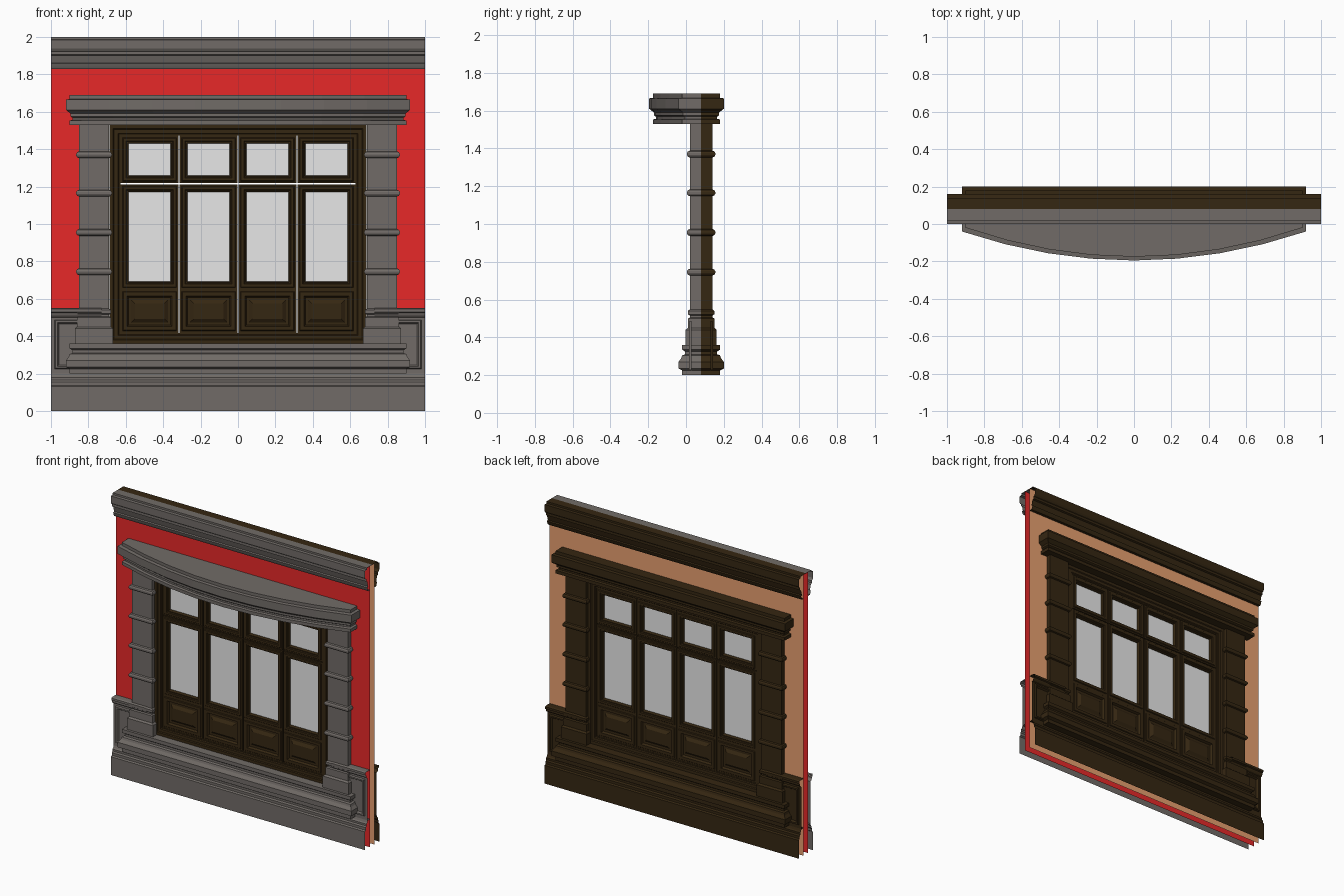
import bpy, bmesh

if "Cube" in bpy.data.objects:
    bpy.data.objects.remove(bpy.data.objects["Cube"])

MID = 0.08  # centre plane of the wall; everything is mirrored front to back about it


def material(name, rgb):
    m = bpy.data.materials.new(name)
    m.diffuse_color = (*rgb, 1)
    m.use_nodes = True
    m.node_tree.nodes["Principled BSDF"].inputs["Base Color"].default_value = m.diffuse_color
    return m


STONE = material("grey_stone", (0.165, 0.148, 0.136))
WOOD = material("dark_wood", (0.036, 0.02, 0.006))
RED = material("red_paint", (0.8, 0.022, 0.022))
TAN = material("tan_paint", (0.8, 0.35, 0.16))
GLASS = material("pale_glass", (0.8, 0.8, 0.8))


def emit(name, verts, faces, front, back):
    """Verts are (x, depth from centre plane, z); makes a front and a back half."""
    for side, sign, mat in (("front", -1, front), ("back", 1, back)):
        bm = bmesh.new()
        vs = [bm.verts.new((x, MID + sign * d, z)) for x, d, z in verts]
        for f in faces:
            bm.faces.new([vs[i] for i in f])
        bmesh.ops.recalc_face_normals(bm, faces=bm.faces[:])
        bm.normal_update()
        if sum(f.normal.y * f.calc_area() for f in bm.faces) * sign < 0:
            bmesh.ops.reverse_faces(bm, faces=bm.faces[:])
        me = bpy.data.meshes.new(f"{name}_{side}")
        bm.to_mesh(me)
        bm.free()
        me.materials.append(mat)
        bpy.context.collection.objects.link(bpy.data.objects.new(me.name, me))


def moulding(name, x0, x1, profile):
    """Open-ended straight run of a (depth, z) profile."""
    verts = [(x, d, z) for d, z in profile for x in (x0, x1)]
    faces = [(2 * i, 2 * i + 1, 2 * i + 3, 2 * i + 2) for i in range(len(profile) - 1)]
    emit(name, verts, faces, STONE, WOOD)


def outline(cx, hx, hy, bow=0.0, n=8):
    """Front half of a plan outline, optionally bowed outward."""
    pts = [(cx - hx, 0)]
    for i in range(n + 1 if bow else 2):
        u = 2 * i / (n if bow else 1) - 1
        pts.append((cx + u * hx, hy + bow * (1 - u * u)))
    return pts + [(cx + hx, 0)]


def stack(name, cx, hx, hy, profile, bow=0.0):
    """Loft of a plan outline through (offset, z) steps, front and back halves."""
    for half_bow, keep in ((bow, "front"), (0.0, "back")):
        verts, faces = [], []
        for off, z in profile:
            ring = outline(cx, hx + off, hy + off, half_bow)
            verts += [(x, d, z) for x, d in ring]
        n = len(ring)
        for r in range(len(profile) - 1):
            for i in range(n - 1):
                a = r * n + i
                faces.append((a, a + 1, a + n + 1, a + n))
        faces += [tuple(range(n)), tuple(range(len(verts) - n, len(verts)))]
        emit(name, verts, faces, STONE, WOOD)
        if not bow:
            return
        # keep only the wanted half of each bowed / straight pair
        drop = "back" if keep == "front" else "front"
        obs = [o for o in bpy.data.objects if o.name.startswith(f"{name}_{drop}")]
        if keep == "front":
            bpy.data.objects.remove(obs[0])
        else:
            bpy.data.objects.remove(max(obs, key=lambda o: len(o.name)))


def panel(name, x0, x1, z0, z1, rings, front=WOOD, back=WOOD, cap=False):
    """Nested rectangles of (inset, depth) forming a moulded frame."""
    verts, faces = [], []
    for s, d in rings:
        verts += [(x0 + s, d, z0 + s), (x1 - s, d, z0 + s),
                  (x1 - s, d, z1 - s), (x0 + s, d, z1 - s)]
    for r in range(len(rings) - 1):
        for i in range(4):
            a, b = 4 * r + i, 4 * r + (i + 1) % 4
            faces.append((a, b, b + 4, a + 4))
    if cap:
        n = len(verts)
        faces.append((n - 4, n - 3, n - 2, n - 1))
    emit(name, verts, faces, front, back)


# Painted wall skins around the window opening
xs, zs = (-1, -0.75, 0.75, 1), (0, 0.35, 1.54, 2)
emit("wall", [(x, 0.025, z) for z in zs for x in xs],
     [(4 * r + c, 4 * r + c + 1, 4 * r + c + 5, 4 * r + c + 4)
      for r in range(3) for c in range(3) if (r, c) != (1, 1)], RED, TAN)

# Cornice and plinth
moulding("cornice", -1, 1, [
    (0.025, 1.83), (0.045, 1.83), (0.05, 1.842), (0.055, 1.858), (0.045, 1.862),
    (0.055, 1.90), (0.066, 1.905), (0.066, 1.922), (0.074, 1.926), (0.08, 1.937),
    (0.08, 1.985), (0.06, 1.987), (0.06, 2.0), (0, 2.0)])
moulding("plinth", -1, 1, [
    (0.08, 0), (0.08, 0.13), (0.07, 0.137), (0.07, 0.155), (0.063, 0.165),
    (0.063, 0.178), (0.055, 0.185), (0.05, 0.2), (0.025, 0.2)])

# Wainscot, chair rail and panel frame on each side of the window
for side, s in (("left", -1), ("right", 1)):
    moulding(f"wainscot_{side}", s * 0.73, s, [
        (0.05, 0.2), (0.05, 0.5), (0.06, 0.505), (0.066, 0.515), (0.066, 0.525),
        (0.075, 0.53), (0.075, 0.545), (0.065, 0.55), (0.025, 0.55)])
    a, b = sorted((s * 0.84, s * 0.98))
    panel(f"wainscot_panel_{side}", a, b, 0.225, 0.488,
          [(0, 0.05), (0.004, 0.063), (0.014, 0.063), (0.022, 0.05)], STONE, WOOD)

# Window base and bowed lintel
stack("window_base", 0, 0.80, 0, [
    (0.10, 0.2), (0.10, 0.225), (0.12, 0.235), (0.12, 0.27), (0.105, 0.29),
    (0.10, 0.305), (0.085, 0.31), (0.085, 0.325), (0.1, 0.335), (0.1, 0.36)])
stack("lintel", 0, 0.80, 0, [
    (0.10, 1.53), (0.10, 1.553), (0.085, 1.557), (0.085, 1.568), (0.095, 1.575),
    (0.095, 1.59), (0.12, 1.61), (0.12, 1.665), (0.10, 1.668), (0.10, 1.69)], bow=0.155)

# Ringed pilasters on pedestals
shaft = [(0.022, 0.355), (0.022, 0.44), (0.01, 0.45), (0.01, 0.5), (0.0, 0.505),
         (0.0, 0.515), (0.01, 0.522), (0.01, 0.54), (0.0, 0.548)]
for z in (0.745, 0.955, 1.165, 1.37):
    shaft += [(0.0, z - 0.018), (0.01, z - 0.014), (0.015, z - 0.005),
              (0.015, z + 0.005), (0.01, z + 0.014), (0.0, z + 0.018)]
shaft.append((0.0, 1.535))
for side, s in (("left", -1), ("right", 1)):
    stack(f"pilaster_{side}", s * 0.77, 0.08, 0.06, shaft)

# Window frame
panel("window_frame", -0.687, 0.687, 0.36, 1.53, [
    (0, 0), (0, 0.04), (0.02, 0.04), (0.025, 0.034), (0.045, 0.034),
    (0.05, 0.028), (0.058, 0.028), (0.058, 0)])

# Four columns of sashes: fanlight, main light, raised panel
sash = [(0, 0), (0, 0.025), (0.01, 0.025), (0.014, 0.03), (0.028, 0.03),
        (0.032, 0.024), (0.038, 0.024), (0.042, 0.01), (0.042, 0)]
raised = [(0, 0), (0, 0.025), (0.01, 0.025), (0.014, 0.03), (0.034, 0.03),
          (0.042, 0.015), (0.056, 0.015), (0.075, 0.028)]
GAP = 0.003
for i in range(4):
    x0, x1 = -0.63 + 0.315 * i + GAP, -0.315 + 0.315 * i - GAP
    for part, z0, z1 in (("fanlight", 1.218, 1.472), ("main_light", 0.65, 1.212)):
        panel(f"{part}_sash_{i + 1}", x0, x1, z0, z1, sash)
        panel(f"{part}_glass_{i + 1}", x0 + 0.041, x1 - 0.041, z0 + 0.041, z1 - 0.041,
              [(0, 0.003)], GLASS, GLASS, cap=True)
    panel(f"lower_panel_{i + 1}", x0, x1, 0.418, 0.65, raised, cap=True)
